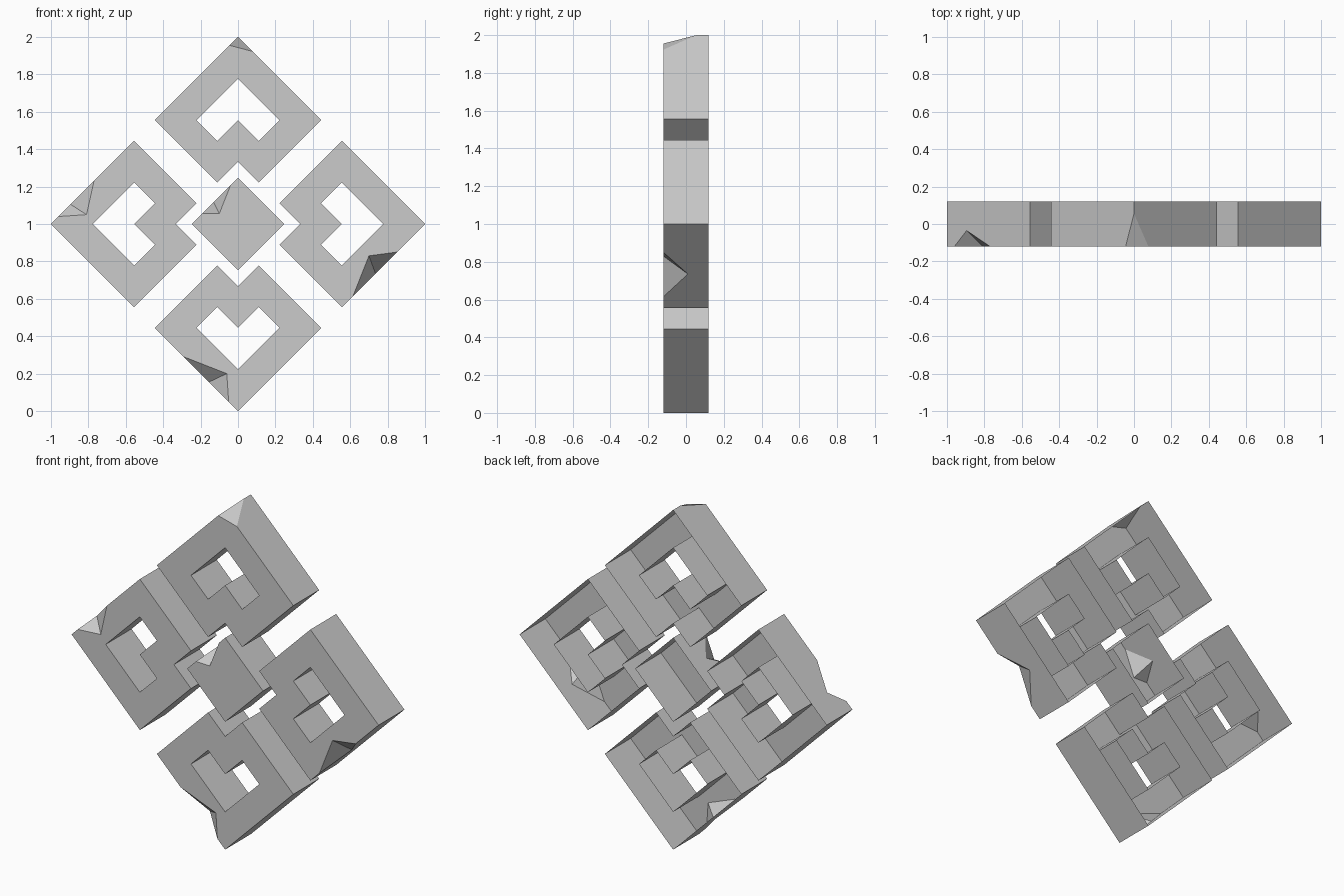
import bpy
import bmesh
import math
from mathutils import Vector, Matrix

if "Cube" in bpy.data.objects:
    bpy.data.objects.remove(bpy.data.objects["Cube"], do_unlink=True)

HALF = 0.12      # half of the depth
U = 1 / 9        # grid unit of the emblem

stone = bpy.data.materials.new("grey_stone")
stone.use_nodes = True
grey = (0.6, 0.6, 0.6, 1)
stone.diffuse_color = grey
stone.node_tree.nodes["Principled BSDF"].inputs["Base Color"].default_value = grey

# Profiles of one petal, in grid units: (sideways, distance from the centre)
HALF_OUTER = [(0, 9), (4, 5), (1, 2), (0, 3)]
HALF_HOLE = [(0, 7), (2, 5), (1, 4), (0, 5)]


def mirrored(half):
    """Close a half profile across its axis."""
    return half + [(-x, z) for x, z in half[-2:0:-1]]


def placed(loop, angle):
    """Turn a petal profile about the emblem's centre."""
    turn = Matrix.Rotation(angle, 2)
    return [turn @ Vector(p) * U + Vector((0, 1)) for p in loop]


def add_object(name, bm):
    mesh = bpy.data.meshes.new(name)
    bm.to_mesh(mesh)
    bm.free()
    mesh.materials.append(stone)
    obj = bpy.data.objects.new(name, mesh)
    bpy.context.collection.objects.link(obj)
    return obj


def prism(name, loops):
    """Extrude an outline, with optional holes, along y."""
    bm = bmesh.new()
    rings = {}
    for y in (-HALF, HALF):
        edges = []
        for k, loop in enumerate(loops):
            vs = [bm.verts.new((x, y, z)) for x, z in loop]
            edges += [bm.edges.new((vs[i - 1], vs[i])) for i in range(len(vs))]
            rings[k, y] = vs
        bmesh.ops.triangle_fill(bm, use_beauty=True, edges=edges, normal=(0, -1, 0))
    for k in range(len(loops)):
        a, b = rings[k, -HALF], rings[k, HALF]
        for i in range(len(a)):
            bm.faces.new((a[i - 1], a[i], b[i], b[i - 1]))
    bmesh.ops.recalc_face_normals(bm, faces=bm.faces)
    return add_object(name, bm)


def chip(obj, points, pivot):
    """Cut a four-cornered chip, enlarged about a pivot on its inner faces."""
    bm = bmesh.new()
    for p in points:
        bm.verts.new(pivot + (Vector(p) - pivot) * 1.3)
    bmesh.ops.convex_hull(bm, input=bm.verts)
    bmesh.ops.recalc_face_normals(bm, faces=bm.faces)
    cutter = add_object("chip_cutter", bm)
    cutter.hide_render = True
    mod = obj.modifiers.new("chip", "BOOLEAN")
    mod.operation = "DIFFERENCE"
    mod.solver = "EXACT"
    mod.object = cutter
    bpy.context.view_layer.update()
    graph = bpy.context.evaluated_depsgraph_get()
    mesh = bpy.data.meshes.new_from_object(obj.evaluated_get(graph))
    obj.modifiers.clear()
    obj.data = mesh
    bpy.data.objects.remove(cutter, do_unlink=True)


def edge_chip(obj, a, b, inner, deep, depth):
    """Notch a front edge from a to b, reaching inner on the front and deep on the side."""
    pts = [Vector((x, -HALF, z)) for x, z in (a, b, inner)]
    pts.append(Vector((deep[0], depth, deep[1])))
    chip(obj, pts, (pts[2] + pts[3]) / 2)


def open_back(obj):
    """Remove the rear cap, leaving a hollow shell."""
    bm = bmesh.new()
    bm.from_mesh(obj.data)
    rear = [f for f in bm.faces if all(v.co.y > HALF - 0.001 for v in f.verts)]
    bmesh.ops.delete(bm, geom=rear, context="FACES")
    bm.to_mesh(obj.data)
    bm.free()


# Four petals around the centre
petals = {}
for i, side in enumerate(("top", "left", "bottom", "right")):
    # counter-clockwise on the front: top, -x, bottom, +x
    name = {"left": "right", "right": "left"}.get(side, side) + "_petal"
    loops = [placed(mirrored(h), i * math.pi / 2) for h in (HALF_OUTER, HALF_HOLE)]
    petals[side] = prism(name, loops)

# Central diamond
R = 0.247
diamond = prism("centre_diamond", [[(0, 1 + R), (R, 1), (0, 1 - R), (-R, 1)]])

# Broken corners
edge_chip(petals["left"], (-0.96, 1.04), (-0.77, 1.23), (-0.81, 1.05), (-0.895, 1.105), -0.035)
edge_chip(petals["right"], (0.615, 0.615), (0.85, 0.85), (0.70, 0.83), (0.735, 0.735), 0.01)
edge_chip(petals["bottom"], (-0.29, 0.29), (-0.05, 0.05), (-0.06, 0.20), (-0.155, 0.155), -0.04)
edge_chip(diamond, (-0.19, 1.057), (-0.04, 1.207), (-0.10, 1.055), (-0.13, 1.117), 0.0)
tip = [Vector(p) for p in ((-0.045, -HALF, 1.955), (0.077, -HALF, 1.923),
                           (0, 0.055, 2), (0, -HALF, 2))]
chip(petals["top"], tip, (tip[0] + tip[1] + tip[2]) / 3)

for obj in [*petals.values(), diamond]:
    open_back(obj)
